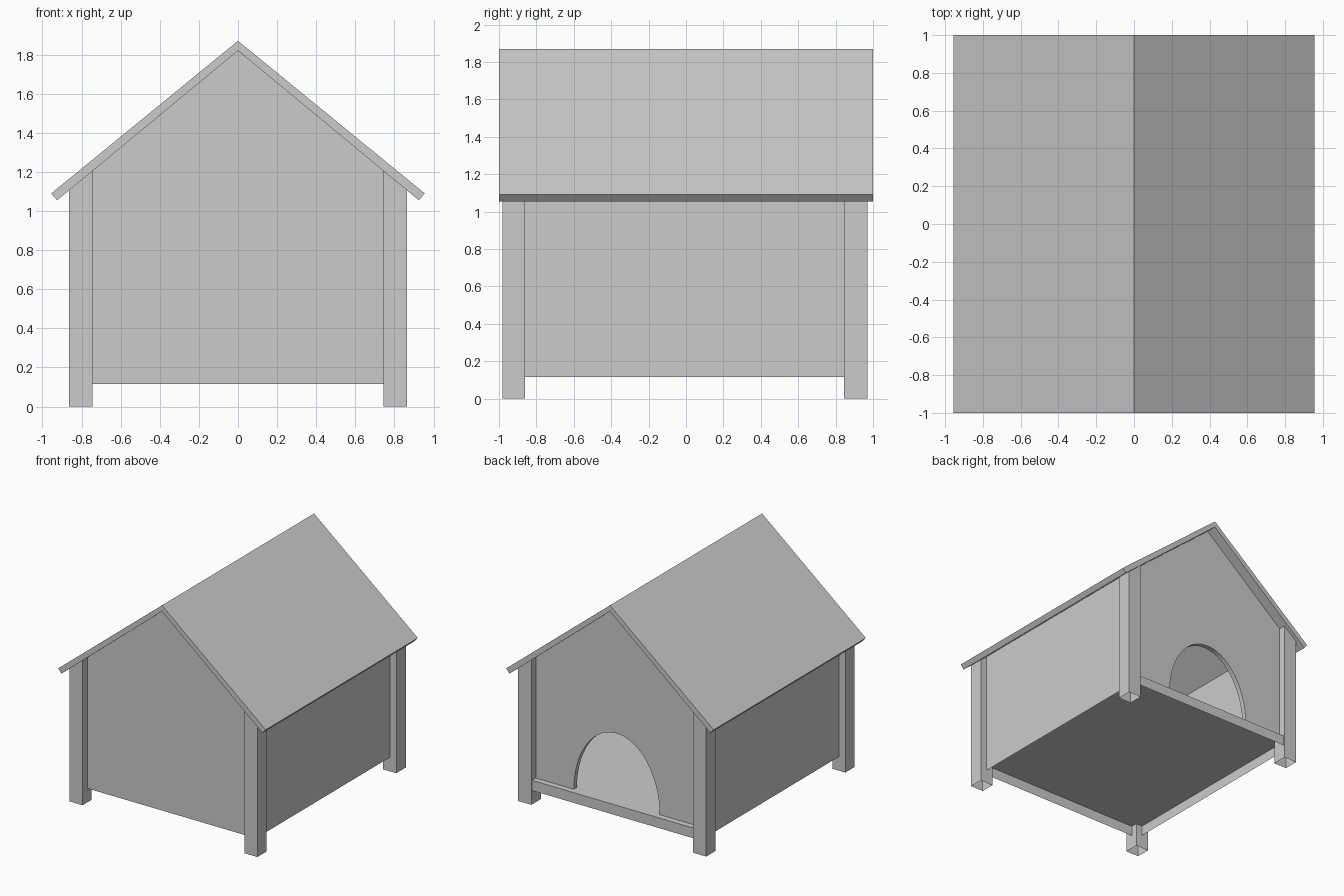
import bpy
from math import cos, sin, pi

if "Cube" in bpy.data.objects:
    bpy.data.objects.remove(bpy.data.objects["Cube"])

APEX, SLOPE = 1.82, 0.827      # underside of the roof
POST_IN, POST_OUT = 0.745, 0.865
WALL_X, FRONT_Y, BACK_Y = 0.805, -0.915, 0.91
BASE, FLOOR = 0.115, 0.2


def under_roof(x):
    return APEX - SLOPE * abs(x)


def make(name, verts, faces):
    mesh = bpy.data.meshes.new(name)
    mesh.from_pydata(verts, [], faces)
    mesh.update()
    obj = bpy.data.objects.new(name, mesh)
    bpy.context.collection.objects.link(obj)
    return obj


def prism(name, profile, y0, y1, open_edges=()):
    """Extrude an xz profile (counter-clockwise seen from the front) along y."""
    n = len(profile)
    verts = [(x, y, z) for y in (y0, y1) for x, z in profile]
    faces = [tuple(range(n)), tuple(range(2 * n - 1, n - 1, -1))]
    for i in range(n):
        if i not in open_edges:
            j = (i + 1) % n
            faces.append((j, i, i + n, j + n))
    return make(name, verts, faces)


def mirror_x(obj):
    obj.modifiers.new("Mirror", 'MIRROR').use_axis = (True, False, False)


# Roof: two pitched boards meeting at the ridge
prism("roof", [(0, APEX), (0.925, 1.055), (0.955, 1.09), (0, 1.87),
               (-0.955, 1.09), (-0.925, 1.055)], -1, 1)

# Corner posts: hollow underneath, cut to the roof pitch
post = [(POST_IN, 0), (POST_OUT, 0),
        (POST_OUT, under_roof(POST_OUT)), (POST_IN, under_roof(POST_IN))]
for name, y0, y1 in (("front_post", -0.98, -0.86), ("back_post", 0.845, 0.97)):
    mirror_x(prism(name, post, y0, y1, open_edges=(0,)))

# Front gable wall: thin panel
eave = under_roof(WALL_X)
make("front_wall", [(x, FRONT_Y, z) for x, z in (
    (-WALL_X, BASE), (WALL_X, BASE), (WALL_X, eave), (0, APEX), (-WALL_X, eave))],
    [(0, 1, 2, 3, 4)])

# Side walls: thin panels
mirror_x(make("side_wall", [(WALL_X, FRONT_Y, BASE), (WALL_X, BACK_Y, BASE),
                            (WALL_X, BACK_Y, eave), (WALL_X, FRONT_Y, eave)],
              [(0, 1, 2, 3)]))

# Back gable wall with the arched doorway
steps = 28
arch = [(-0.395 * cos(pi * i / steps), FLOOR + 0.57 * sin(pi * i / steps))
        for i in range(steps + 1)]
outline = [(-WALL_X, FLOOR)] + arch + [(WALL_X, FLOOR), (WALL_X, eave),
                                       (0, APEX), (-WALL_X, eave)]
prism("back_wall", outline, BACK_Y - 0.04, BACK_Y)

# Floor, running out to the door sill
sill_y = 0.96
make("floor", [(-WALL_X, FRONT_Y, FLOOR), (WALL_X, FRONT_Y, FLOOR),
               (WALL_X, sill_y, FLOOR), (-WALL_X, sill_y, FLOOR)], [(0, 1, 2, 3)])

# Door sill: board below the doorway
make("door_sill", [(WALL_X, sill_y, BASE), (-WALL_X, sill_y, BASE),
                   (-WALL_X, sill_y, FLOOR), (WALL_X, sill_y, FLOOR)], [(0, 1, 2, 3)])
